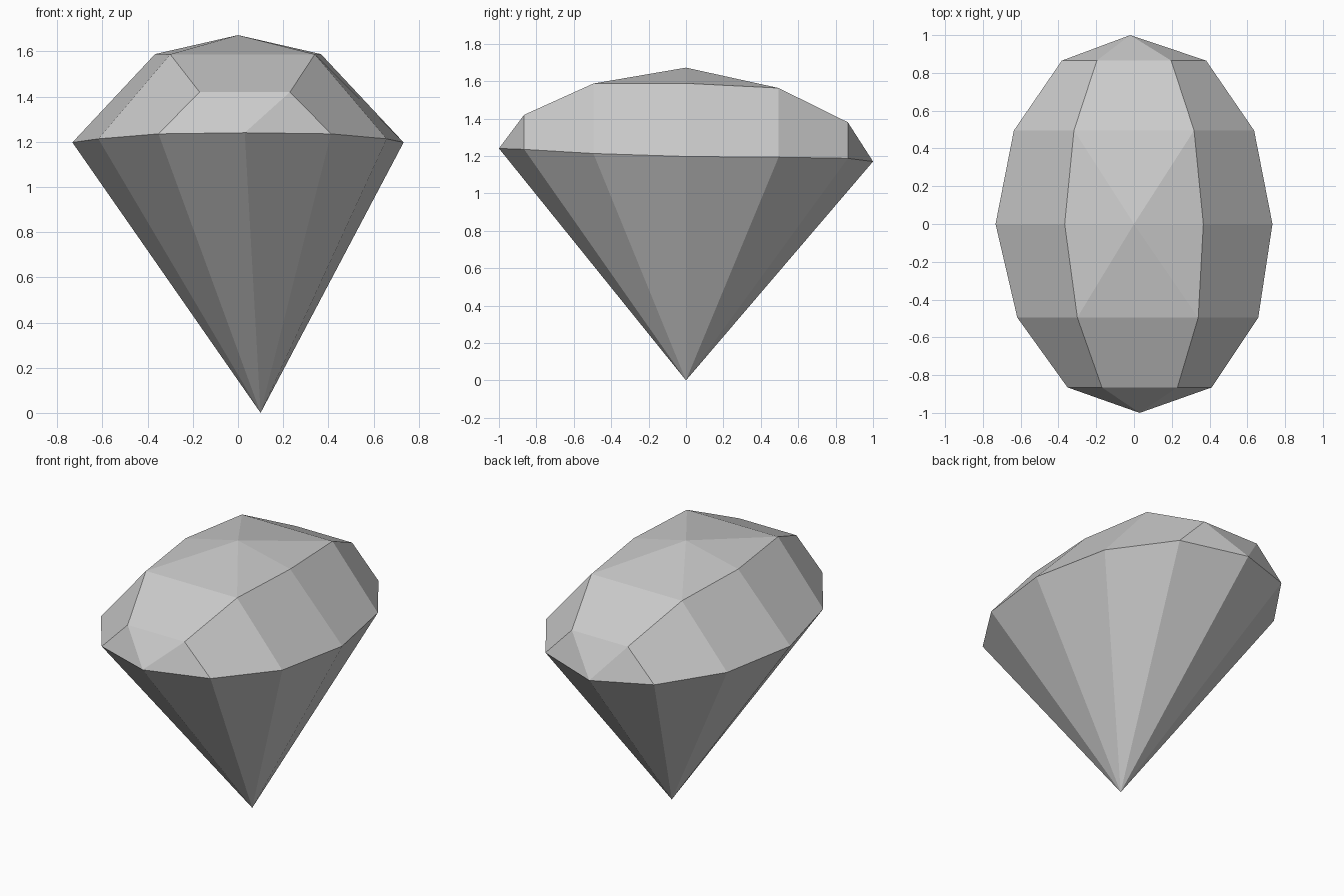
import bpy, bmesh

cube = bpy.data.objects.get("Cube")
if cube:
    bpy.data.objects.remove(cube, do_unlink=True)

# Colour
grey = bpy.data.materials.new("stone grey")
grey.use_nodes = True
colour = (0.6, 0.6, 0.6, 1)
grey.diffuse_color = colour
grey.node_tree.nodes["Principled BSDF"].inputs["Base Color"].default_value = colour

# Cross-sections front to back:
# y, centre x, girdle half-width, crown half-width, girdle z, crown z
SECTIONS = [
    (-0.865, 0.03, 0.382, 0.2, 1.235, 1.42),
    (-0.495, 0.02, 0.638, 0.32, 1.213, 1.587),
    (0.0, 0.0, 0.733, 0.367, 1.197, 1.588),
    (0.495, 0.0, 0.636, 0.318, 1.193, 1.563),
    (0.865, 0.0, 0.382, 0.197, 1.187, 1.38),
]

bm = bmesh.new()
front_tip = bm.verts.new((0.03, -1, 1.24))
back_tip = bm.verts.new((-0.02, 1, 1.17))
peak = bm.verts.new((0, 0, 1.672))
point = bm.verts.new((0.1, 0, 0))


def edge_line(side, column):
    """Line of corners along the stone, on the girdle (0) or crown (1)."""
    return [bm.verts.new((s[1] + side * s[2 + column], s[0], s[4 + column]))
            for s in SECTIONS]


lines = [edge_line(-1, 0), edge_line(-1, 1), edge_line(1, 1), edge_line(1, 0)]
girdle_l, crown_l, crown_r, girdle_r = lines

# Sloping side facets and the triangles closing both ends
for a, b in zip(lines, lines[1:]):
    bm.faces.new((front_tip, a[0], b[0]))
    bm.faces.new((back_tip, a[-1], b[-1]))
    for i in range(len(SECTIONS) - 1):
        # the two middle cells of the top are replaced by a fan
        if a is crown_l and i in (1, 2):
            continue
        bm.faces.new((a[i], b[i], b[i + 1], a[i + 1]))

# Shallow fan around the peak
table = crown_l[1:4] + crown_r[3:0:-1]
# Long fan from the girdle down to the point
girdle = [front_tip] + girdle_r + [back_tip] + girdle_l[::-1]
for ring, centre in ((table, peak), (girdle, point)):
    for i, v in enumerate(ring):
        bm.faces.new((v, ring[(i + 1) % len(ring)], centre))

bmesh.ops.recalc_face_normals(bm, faces=bm.faces[:])
mesh = bpy.data.meshes.new("cut_gem")
bm.to_mesh(mesh)
bm.free()
mesh.materials.append(grey)
bpy.context.collection.objects.link(bpy.data.objects.new("cut_gem", mesh))
